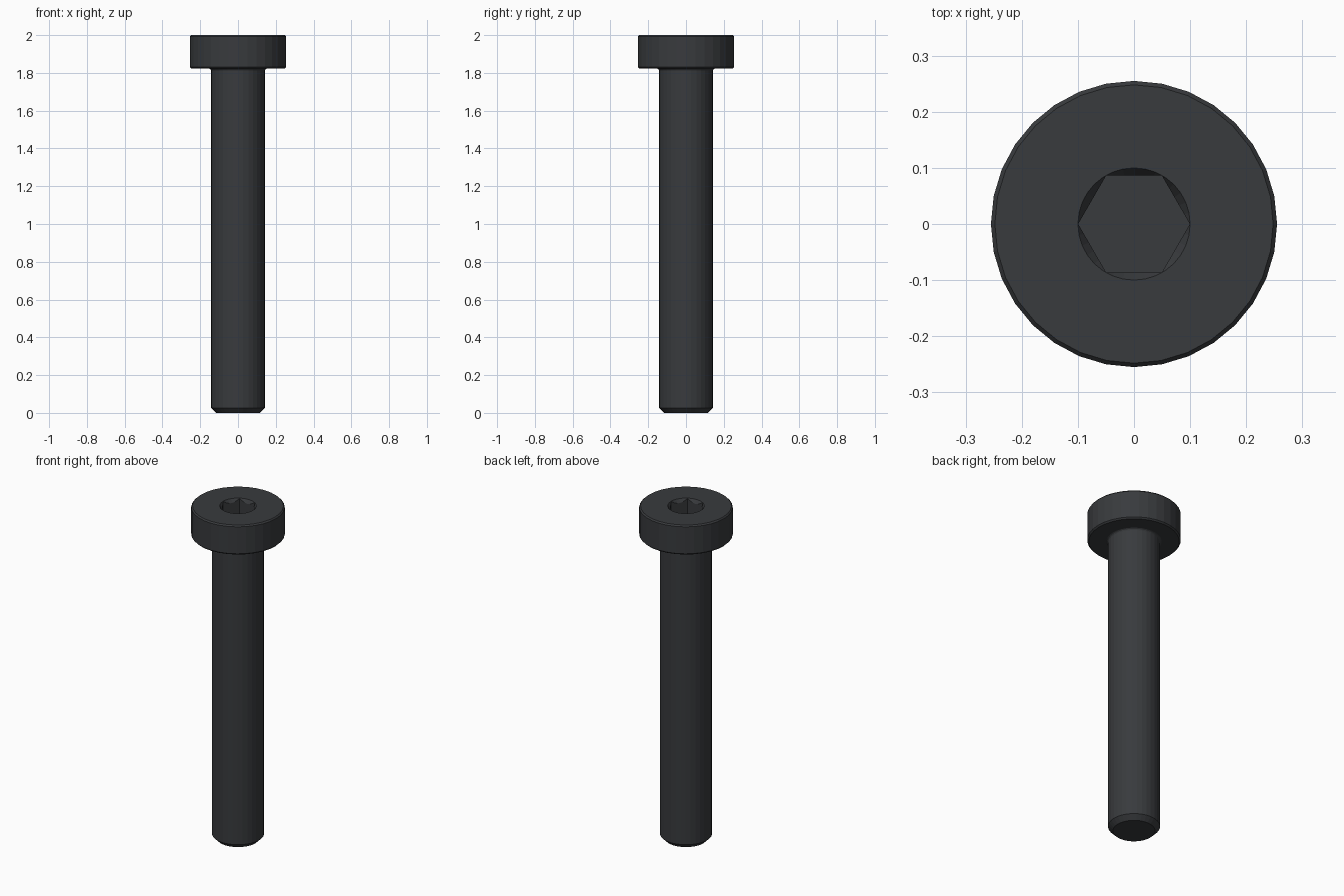
import bpy, bmesh, math

if "Cube" in bpy.data.objects:
    bpy.data.objects.remove(bpy.data.objects["Cube"])

SIDES = 32


def lathe(name, profile, sides):
    """Revolve an (r, z) profile, listed bottom to top, into a closed solid."""
    bm = bmesh.new()
    rings = []
    for r, z in profile:
        rings.append([bm.verts.new((r * math.cos(2 * math.pi * i / sides),
                                    r * math.sin(2 * math.pi * i / sides), z))
                      for i in range(sides)])
    for a, b in zip(rings, rings[1:]):
        for i in range(sides):
            j = (i + 1) % sides
            bm.faces.new((a[i], a[j], b[j], b[i]))
    bm.faces.new(rings[0][::-1])
    bm.faces.new(rings[-1])
    mesh = bpy.data.meshes.new(name)
    bm.to_mesh(mesh)
    bm.free()
    obj = bpy.data.objects.new(name, mesh)
    bpy.context.collection.objects.link(obj)
    return obj


# Bolt: chamfered tip, shank, small fillet, chamfered head
bolt = lathe("socket_bolt", [
    (0.115, 0.0), (0.142, 0.027), (0.142, 1.812), (0.145, 1.818), (0.151, 1.822),
    (0.247, 1.822), (0.255, 1.830), (0.255, 1.992), (0.248, 2.0)], SIDES)

# Cutters: hexagonal socket and its conical lead-in
hex_cutter = lathe("hex_cutter", [(0.0995, 1.9), (0.0995, 2.05)], 6)
cone_cutter = lathe("cone_cutter", [(0.06, 1.94), (0.1, 2.0), (0.11, 2.015)], SIDES)

for cutter in (hex_cutter, cone_cutter):
    cutter.hide_render = True
    cutter.hide_viewport = False
    cutter.display_type = 'WIRE'
    mod = bolt.modifiers.new(cutter.name, 'BOOLEAN')
    mod.operation = 'DIFFERENCE'
    mod.solver = 'EXACT'
    mod.object = cutter

# Dark steel
steel = bpy.data.materials.new("dark_steel")
steel.diffuse_color = (0.04, 0.043, 0.047, 1)
steel.use_nodes = True
steel.node_tree.nodes["Principled BSDF"].inputs["Base Color"].default_value = steel.diffuse_color
bolt.data.materials.append(steel)
